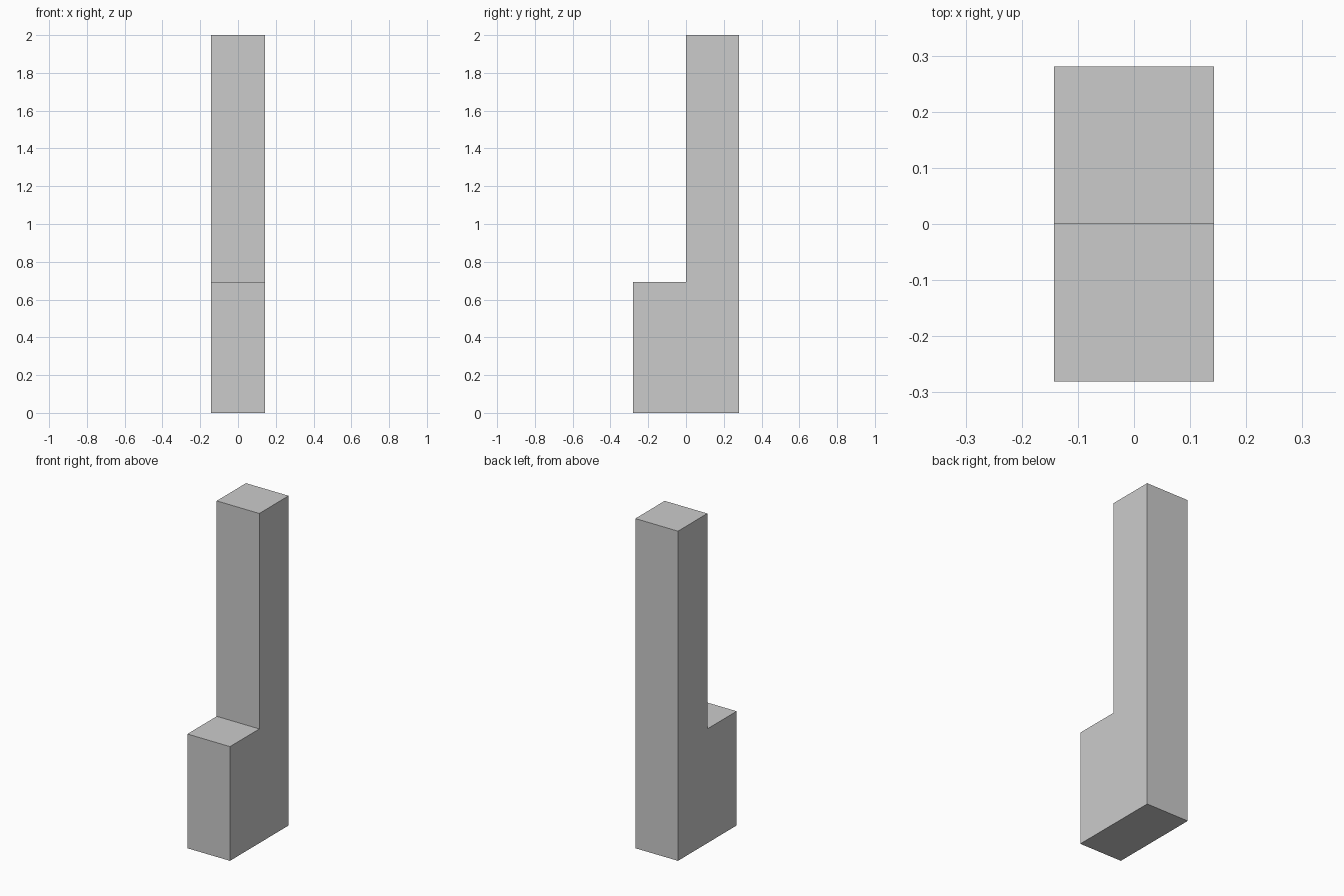
import bpy
import bmesh

if "Cube" in bpy.data.objects:
    bpy.data.objects.remove(bpy.data.objects["Cube"])

HALF_WIDTH = 0.143
HALF_DEPTH = 0.281
STEP_HEIGHT = 0.693
TOP = 2.0

# L-shaped side profile (y, z): low front step, tall back column
profile = [(-HALF_DEPTH, 0), (HALF_DEPTH, 0), (HALF_DEPTH, TOP),
           (0, TOP), (0, STEP_HEIGHT), (-HALF_DEPTH, STEP_HEIGHT)]

# Extrude the profile across the width
bm = bmesh.new()
side = bm.faces.new([bm.verts.new((-HALF_WIDTH, y, z)) for y, z in profile])
extruded = bmesh.ops.extrude_face_region(bm, geom=[side], use_keep_orig=True)
verts = [v for v in extruded["geom"] if isinstance(v, bmesh.types.BMVert)]
bmesh.ops.translate(bm, verts=verts, vec=(2 * HALF_WIDTH, 0, 0))
bmesh.ops.recalc_face_normals(bm, faces=bm.faces)

mesh = bpy.data.meshes.new("stepped_column")
bm.to_mesh(mesh)
bm.free()
bpy.context.collection.objects.link(bpy.data.objects.new("stepped_column", mesh))
